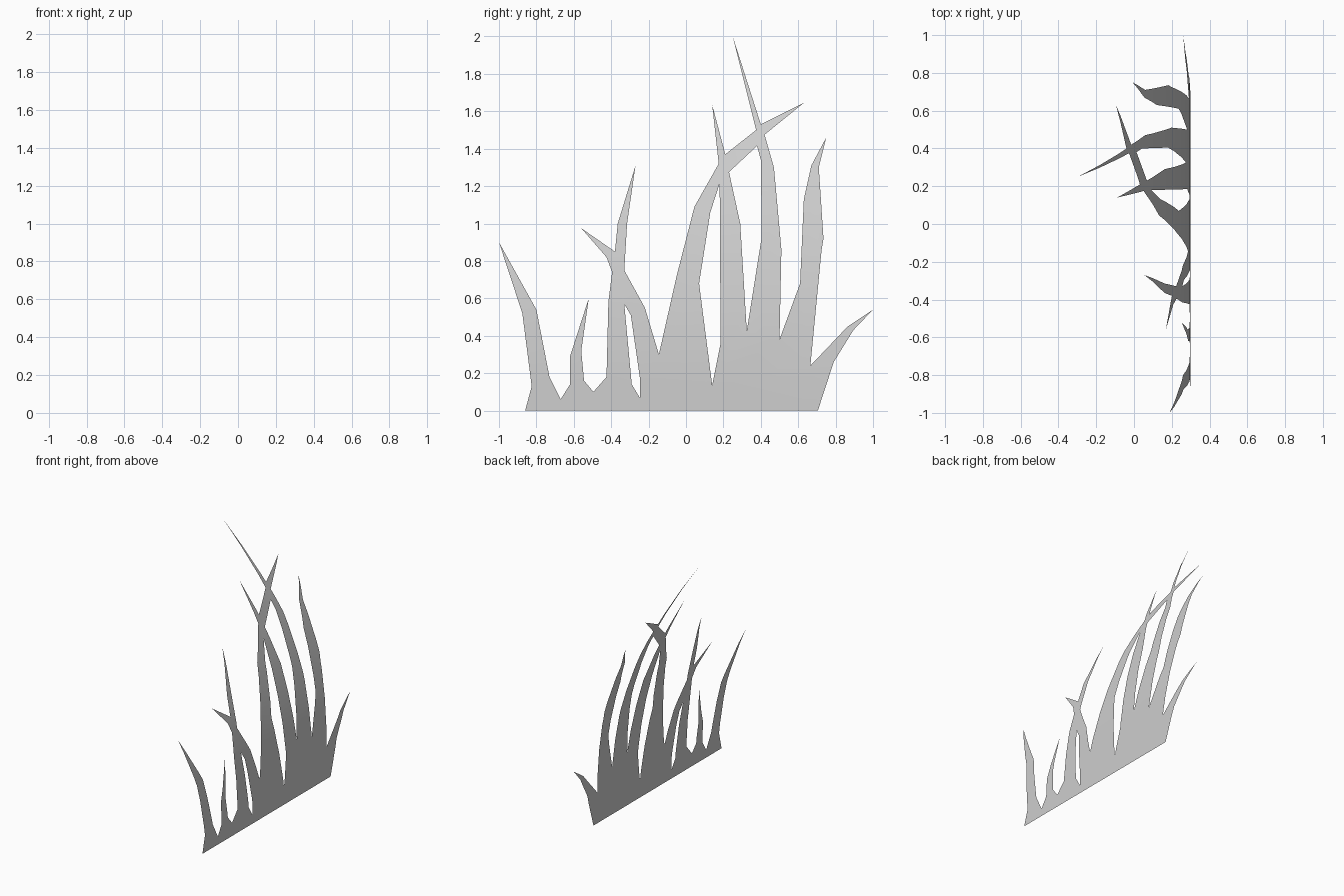
import bpy
import bmesh
from mathutils import Vector

default_cube = bpy.data.objects.get("Cube")
if default_cube:
    bpy.data.objects.remove(default_cube, do_unlink=True)

# Blade outlines as (y, z) in hundredths, running from the -y end to the +y end
end_blade = [(-86, 0), (-82.5, 13), (-87.5, 52), (-100, 90), (-80, 54), (-73, 18), (-67, 6)]
short_blade = [(-62, 14), (-62, 29), (-52, 60), (-56, 32), (-54.5, 16), (-49.5, 10)]
forked_blade = [(-42.5, 18), (-41.5, 58), (-39.5, 74), (-42.5, 82), (-56, 97.5),
                (-38, 85), (-36.5, 100), (-27, 131), (-31.5, 100), (-33, 75),
                (-22, 55), (-14.5, 30)]
crossing_blades = [(-5, 72), (4.5, 109), (17.5, 132), (14, 163.5), (21, 137),
                   (37.5, 150), (25, 200), (40, 153), (63, 164.5), (42, 147.5),
                   (47, 130), (51, 86), (50, 38)]
tall_blade = [(61, 68), (63, 113), (67, 131), (75, 146), (71, 130), (73.5, 92), (72.5, 86), (66.5, 24)]
drooping_blade = [(86.5, 45), (100, 54), (89.5, 43), (79, 26), (70.5, 0)]

# Gaps enclosed between blades that touch or cross
fork_gap = [(-33, 57), (-29.5, 51), (-24.5, 16.5), (-24.5, 6.5), (-29, 14)]
narrow_gap = [(18, 121.5), (13, 106), (7, 68), (14, 13.5), (18.5, 36)]
crossing_gap = [(23, 127.5), (38, 141.5), (40, 134), (40.5, 93), (32.5, 42.5), (29, 100)]

ROOT_X = 0.298      # position of the upright foot of the sheet
BAND = 0.2          # height of each flat band of the bend
BANDS = 10


def add_loop(bm, points):
    """Add a closed loop of edges in the upright plane."""
    verts = [bm.verts.new((0, y / 100, z / 100)) for y, z in points]
    return [bm.edges.new((a, b)) for a, b in zip(verts, verts[1:] + verts[:1])]


def lean(height):
    """Position of the bent sheet at a height, straight within each band."""
    band = min(int(height / BAND), BANDS - 1)
    low, high = (ROOT_X - 0.136 * (k * BAND) ** 2.13 for k in (band, band + 1))
    return low + (high - low) * (height / BAND - band)


# One flat sheet with the gaps left open
bm = bmesh.new()
outline = (end_blade + short_blade + forked_blade + crossing_blades
           + tall_blade + drooping_blade)
edges = []
for loop in (outline, fork_gap, narrow_gap, crossing_gap):
    edges += add_loop(bm, loop)
bmesh.ops.triangle_fill(bm, edges=edges, use_beauty=True,
                        use_dissolve=False, normal=Vector((1, 0, 0)))

# Cross cuts where the sheet bends
for level in range(1, BANDS):
    bmesh.ops.bisect_plane(bm, geom=bm.verts[:] + bm.edges[:] + bm.faces[:],
                           plane_co=(0, 0, level * BAND), plane_no=(0, 0, 1))
bmesh.ops.remove_doubles(bm, verts=bm.verts[:], dist=0.001)

# Every face looks toward the outer side of the bend
bm.normal_update()
bmesh.ops.reverse_faces(bm, faces=[f for f in bm.faces if f.normal.x < 0])

# Lean the blades over, more steeply with height
for vert in bm.verts:
    vert.co.x = lean(vert.co.z)

mesh = bpy.data.meshes.new("grass_blades")
bm.to_mesh(mesh)
bm.free()
grass = bpy.data.objects.new("grass_blades", mesh)
bpy.context.collection.objects.link(grass)

# Plain grey over the whole sheet
grey = bpy.data.materials.new("grey")
grey.use_nodes = True
colour = (0.61, 0.61, 0.61, 1)
grey.diffuse_color = colour
grey.node_tree.nodes["Principled BSDF"].inputs["Base Color"].default_value = colour
mesh.materials.append(grey)

# Soft shading across the bend
for polygon in mesh.polygons:
    polygon.use_smooth = True
